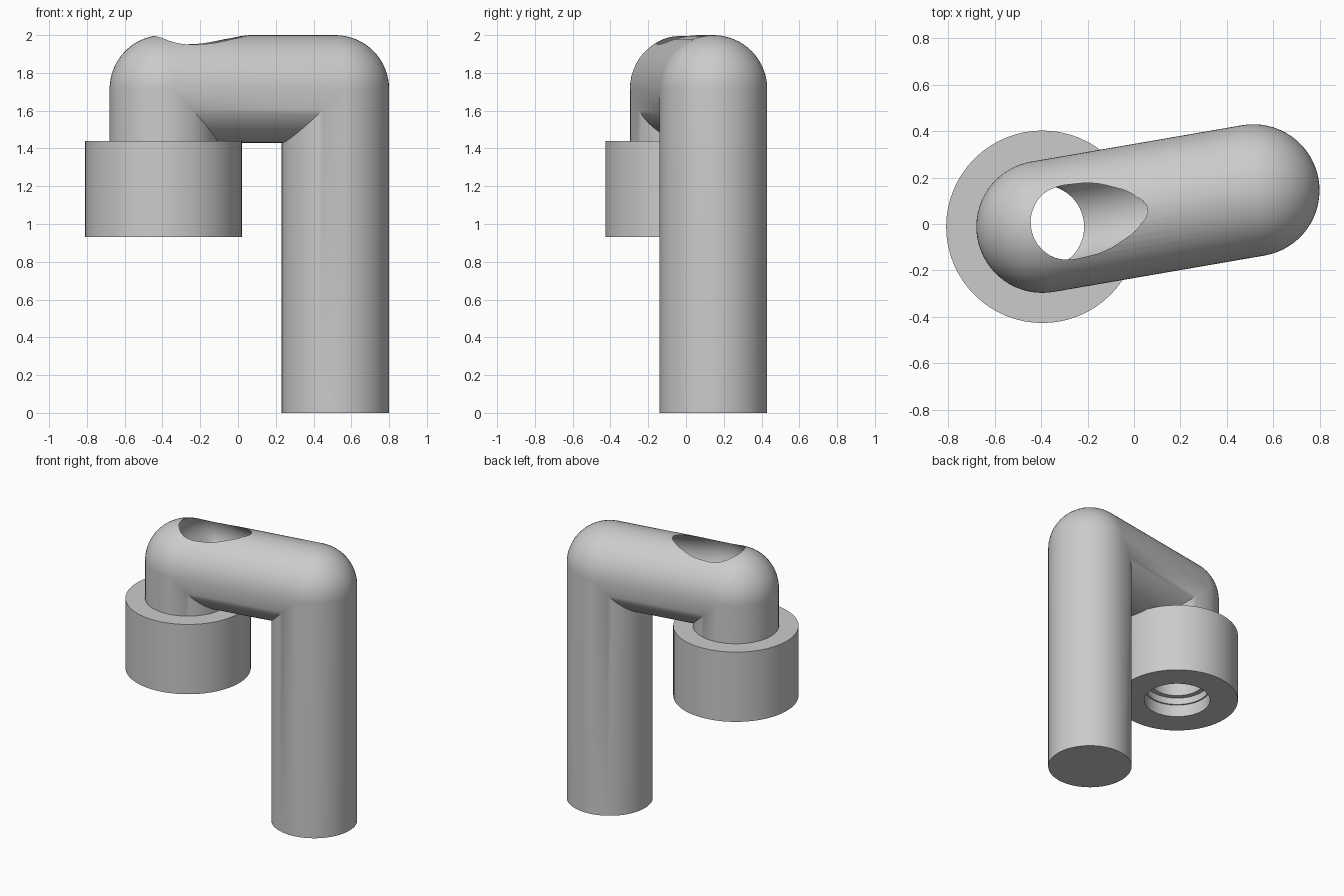
import bpy, bmesh
from math import sin, cos, pi
from mathutils import Vector

if "Cube" in bpy.data.objects:
    bpy.data.objects.remove(bpy.data.objects["Cube"])

SEG = 64
PIPE_R, BORE_R = 0.285, 0.18
UP = Vector((0, 0, 1))
LEFT = Vector((-0.395, -0.012, 1.715))
RIGHT = Vector((0.515, 0.145, 1.715))
ALONG = (RIGHT - LEFT).normalized()
SIDE = UP.cross(ALONG)
CIRCLE = [(cos(2 * pi * i / SEG), sin(2 * pi * i / SEG)) for i in range(SEG)]

grey = bpy.data.materials.new("plain_grey")
grey.use_nodes = True
grey.diffuse_color = (0.6, 0.6, 0.6, 1)
grey.node_tree.nodes["Principled BSDF"].inputs["Base Color"].default_value = grey.diffuse_color


def loft(name, rings, closed=False):
    """Skin a list of rings; cap the ends or join them into a loop."""
    bm = bmesh.new()
    loops = [[bm.verts.new(p) for p in ring] for ring in rings]
    pairs = list(zip(loops, loops[1:]))
    if closed:
        pairs.append((loops[-1], loops[0]))
    else:
        bm.faces.new(loops[0])
        bm.faces.new(loops[-1])
    for a, b in pairs:
        for i in range(SEG):
            j = (i + 1) % SEG
            bm.faces.new((a[i], a[j], b[j], b[i]))
    bmesh.ops.remove_doubles(bm, verts=bm.verts[:], dist=0.00001)
    bmesh.ops.recalc_face_normals(bm, faces=bm.faces[:])
    mesh = bpy.data.meshes.new(name)
    bm.to_mesh(mesh)
    bm.free()
    mesh.materials.append(grey)
    obj = bpy.data.objects.new(name, mesh)
    bpy.context.collection.objects.link(obj)
    return obj


def activate(obj):
    bpy.ops.object.select_all(action='DESELECT')
    obj.select_set(True)
    bpy.context.view_layer.objects.active = obj


def outward(t):
    return -ALONG * cos(t) + UP * sin(t)


def flat_ring(centre, t, radius):
    return [centre + (SIDE * u + outward(t) * v) * radius for u, v in CIRCLE]


def corner_rings(centre, start, steps=16):
    """Quarter turn: round on the outside, mitred on the inside."""
    mitre = outward(start) + outward(start + pi / 2)
    rings = []
    for k in range(steps + 1):
        out = outward(start + pi / 2 * k / steps)
        rings.append([centre + (SIDE * u + (out if v > -1e-6 else mitre) * v) * PIPE_R
                      for u, v in CIRCLE])
    return rings


# Bent pipe: short leg, arm and long post
short_end = Vector((LEFT.x, LEFT.y, 1.2))
post_end = Vector((RIGHT.x, RIGHT.y, 0))
pipe = loft("bent_pipe",
            [flat_ring(short_end, 0, PIPE_R)]
            + corner_rings(LEFT, 0) + corner_rings(RIGHT, pi / 2)
            + [flat_ring(post_end, pi, PIPE_R)])

# Curved bore that breaks through the top of the arm
BEND, BEND_Z = 0.125, 1.745
path = [(0, 1.0, 0)]
for k in range(17):
    t = pi / 2 * k / 16
    path.append((BEND - BEND * cos(t), BEND_Z + BEND * sin(t), t))
for s, z, t in [(0.2, 1.864, 1.72), (0.25, 1.853, 1.79), (0.3, 1.841, 1.77),
                (0.4, 1.825, 1.7), (0.47, 1.818, 1.66), (0.75, 1.79, 1.66)]:
    path.append((s, z, t))
base = Vector((LEFT.x, LEFT.y, 0))
cutter = loft("bore_cutter", [flat_ring(base + ALONG * s + UP * z, t, BORE_R)
                              for s, z, t in path])
cutter.hide_render = True
cut = pipe.modifiers.new("bore", 'BOOLEAN')
cut.operation = 'DIFFERENCE'
cut.solver = 'EXACT'
cut.use_self = True
cut.object = cutter
activate(pipe)
bpy.ops.object.modifier_apply(modifier=cut.name)
bpy.data.objects.remove(cutter)

# Collar with a stepped opening, turned from a profile
profile = [(0.25, 1.44), (0.415, 1.44), (0.415, 0.93), (0.225, 0.93), (0.225, 1.02),
           (0.215, 1.02), (0.215, 1.07), (0.18, 1.07), (0.18, 1.2), (0.25, 1.2)]
collar = loft("collar", [[base + Vector((u * r, v * r, z)) for u, v in CIRCLE]
                         for r, z in profile], closed=True)

for obj in (pipe, collar):
    activate(obj)
    bpy.ops.object.shade_smooth_by_angle(angle=pi / 6)
